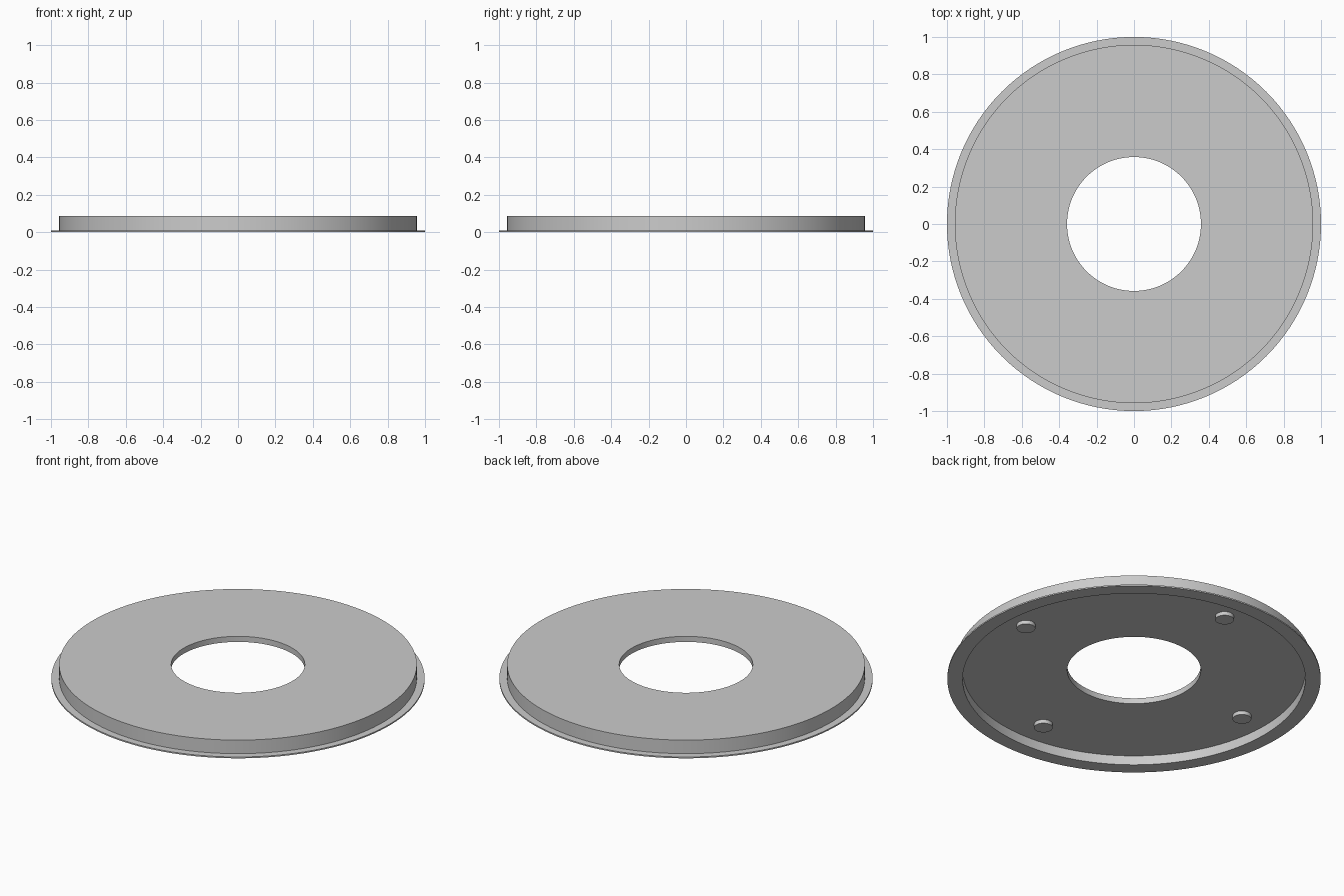
import bpy, bmesh, math

cube = bpy.data.objects.get("Cube")
if cube:
    bpy.data.objects.remove(cube, do_unlink=True)

SEGMENTS = 128
TOP, FLANGE, RECESS = 0.088, 0.008, 0.055   # heights
PEG_RADIUS, PEG_DROP, PEG_CIRCLE = 0.05, 0.022, 0.755

grey = bpy.data.materials.new("light grey")
grey.use_nodes = True
color = (0.6, 0.6, 0.6, 1)
grey.diffuse_color = color
grey.node_tree.nodes["Principled BSDF"].inputs["Base Color"].default_value = color


def finish(obj):
    """Give the part its colour and smooth its round walls."""
    obj.data.materials.clear()
    obj.data.materials.append(grey)
    bpy.ops.object.select_all(action='DESELECT')
    obj.select_set(True)
    bpy.context.view_layer.objects.active = obj
    bpy.ops.object.shade_smooth_by_angle(angle=math.radians(30))


def revolve(name, profile):
    """Spin a closed (radius, height) profile around the z axis."""
    bm = bmesh.new()
    verts = [bm.verts.new((r, 0, z)) for r, z in profile]
    edges = [bm.edges.new((v, verts[i - 1])) for i, v in enumerate(verts)]
    bmesh.ops.spin(bm, geom=verts + edges, cent=(0, 0, 0), axis=(0, 0, 1),
                   angle=math.tau, steps=SEGMENTS, use_merge=True)
    bmesh.ops.remove_doubles(bm, verts=bm.verts, dist=1e-5)
    bmesh.ops.recalc_face_normals(bm, faces=bm.faces)
    mesh = bpy.data.meshes.new(name)
    bm.to_mesh(mesh)
    bm.free()
    obj = bpy.data.objects.new(name, mesh)
    bpy.context.collection.objects.link(obj)
    finish(obj)


# Disc with a thin outer flange, a centre hole and a hollow underside
revolve("flanged_disc", [
    (0.358, TOP), (0.958, TOP), (0.958, FLANGE), (1, FLANGE),
    (1, 0), (0.918, 0), (0.918, RECESS), (0.358, RECESS)])

# Four short pegs under the disc
for i in range(4):
    angle = i * math.pi / 2
    low, high = RECESS - PEG_DROP, RECESS + 0.01
    bpy.ops.mesh.primitive_cylinder_add(
        vertices=48, radius=PEG_RADIUS, depth=high - low,
        location=(PEG_CIRCLE * math.cos(angle), PEG_CIRCLE * math.sin(angle),
                  (low + high) / 2))
    peg = bpy.context.object
    peg.name = f"peg_{i + 1}"
    finish(peg)
